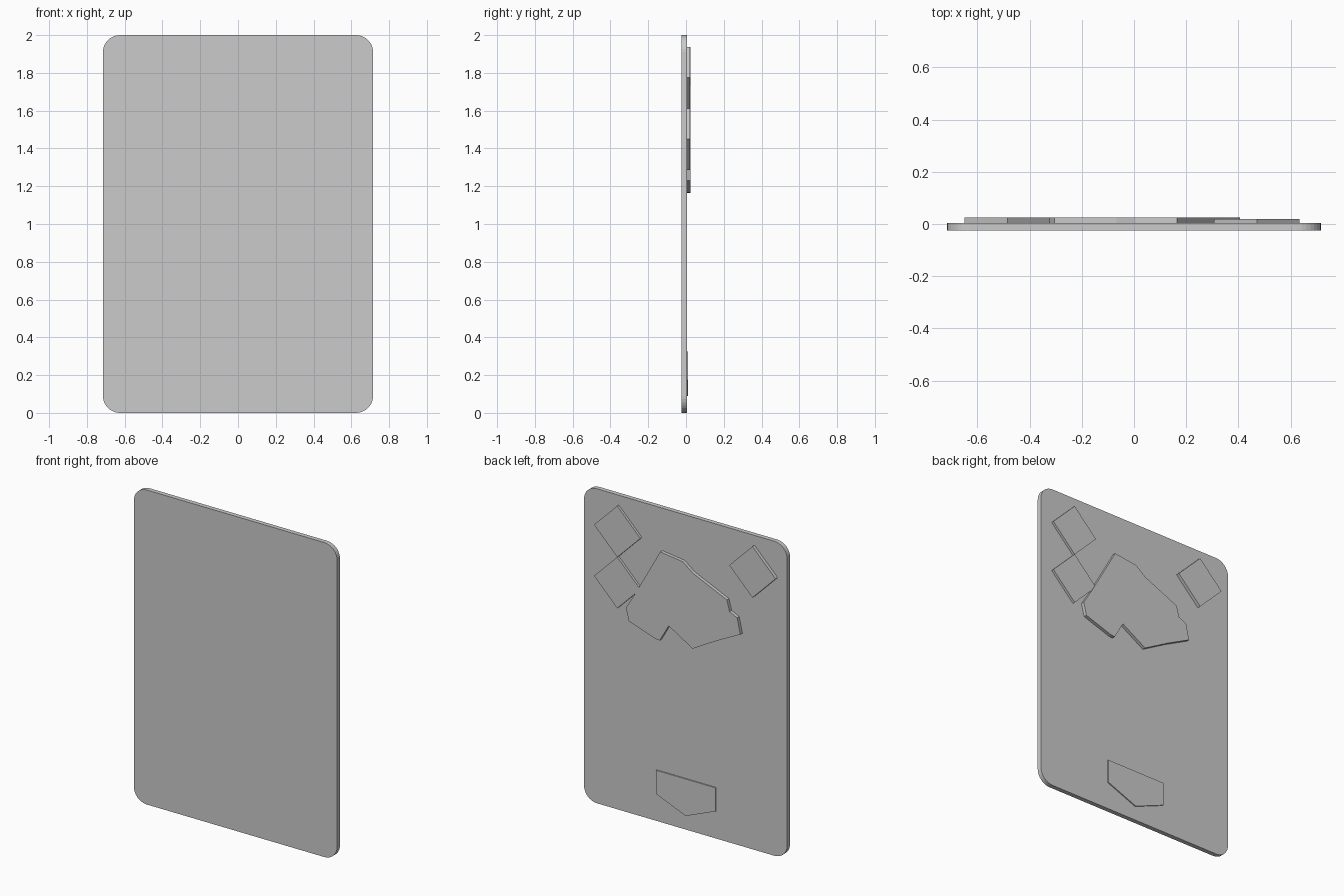
import bpy, bmesh, math

if "Cube" in bpy.data.objects:
    bpy.data.objects.remove(bpy.data.objects["Cube"])

BACK = 0.004  # y of the plate's back surface


def slab(name, pts, y0, y1):
    """Extrude an (x, z) outline from y0 to y1."""
    bm = bmesh.new()
    face = bm.faces.new([bm.verts.new((x, y0, z)) for x, z in pts])
    ext = bmesh.ops.extrude_face_region(bm, geom=[face])
    verts = [g for g in ext["geom"] if isinstance(g, bmesh.types.BMVert)]
    bmesh.ops.translate(bm, vec=(0, y1 - y0, 0), verts=verts)
    bmesh.ops.recalc_face_normals(bm, faces=bm.faces)
    mesh = bpy.data.meshes.new(name)
    bm.to_mesh(mesh)
    bm.free()
    obj = bpy.data.objects.new(name, mesh)
    bpy.context.collection.objects.link(obj)
    return obj


def rounded_rect(half_w, height, r, steps=8):
    pts = []
    corners = [(half_w - r, height - r), (r - half_w, height - r),
               (r - half_w, r), (half_w - r, r)]
    for i, (cx, cz) in enumerate(corners):
        for k in range(steps + 1):
            a = math.pi / 2 * (i + k / steps)
            pts.append((cx + r * math.cos(a), cz + r * math.sin(a)))
    return pts


def diamond(cx, cz, h):
    return [(cx + h, cz), (cx, cz + h), (cx - h, cz), (cx, cz - h)]


# Main plate with rounded corners
slab("plate", rounded_rect(0.715, 2.0, 0.09), -0.025, BACK)

# Diamond tiles on the back
for name, cx, cz, top in [("upper_tile", 0.47, 1.775, 0.02),
                          ("lower_tile", 0.47, 1.45, 0.02),
                          ("far_tile", -0.485, 1.775, 0.025)]:
    slab(name, diamond(cx, cz, 0.163), BACK - 0.001, top)

# Large irregular raised panel
slab("raised_panel", [
    (0.164, 1.73), (0.006, 1.71), (-0.067, 1.655), (-0.305, 1.55),
    (-0.324, 1.48), (-0.377, 1.455), (-0.40, 1.355), (-0.233, 1.27),
    (-0.064, 1.175), (0.105, 1.275), (0.168, 1.165), (0.195, 1.167),
    (0.385, 1.23), (0.405, 1.31), (0.344, 1.41)], BACK - 0.001, 0.025)

# Five-sided panel near the bottom
slab("base_panel", [(0.205, 0.325), (-0.215, 0.325), (-0.215, 0.175),
                    (-0.005, 0.09), (0.205, 0.175)], BACK - 0.001, 0.011)
